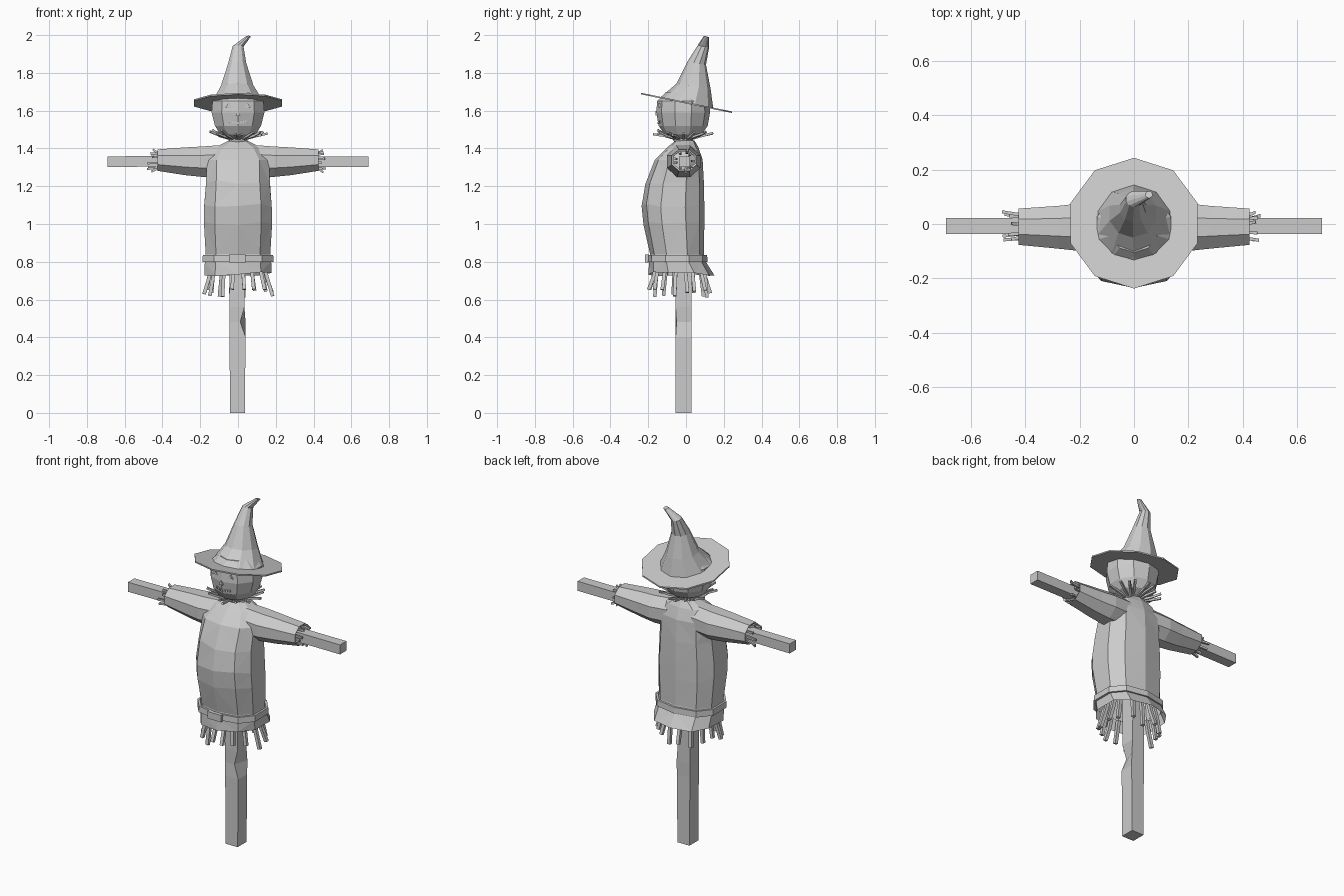
import bpy, bmesh, math, random
from mathutils import Vector, Matrix

random.seed(4)
cube = bpy.data.objects.get("Cube")
if cube:
    bpy.data.objects.remove(cube)

grey = bpy.data.materials.new("plain grey")
grey.use_nodes = True
grey.diffuse_color = (0.6, 0.6, 0.6, 1)
grey.node_tree.nodes["Principled BSDF"].inputs["Base Color"].default_value = (0.6, 0.6, 0.6, 1)


def finish(name, bm, facets=False):
    bmesh.ops.recalc_face_normals(bm, faces=bm.faces)
    if facets:
        bmesh.ops.triangulate(bm, faces=bm.faces)
    mesh = bpy.data.meshes.new(name)
    bm.to_mesh(mesh)
    bm.free()
    mesh.materials.append(grey)
    obj = bpy.data.objects.new(name, mesh)
    bpy.context.collection.objects.link(obj)
    return obj


def add_loft(bm, rings, start=True, end=True):
    """Bridge rings of points, with optional end caps."""
    loops = [[bm.verts.new(p) for p in ring] for ring in rings]
    for a, b in zip(loops, loops[1:]):
        for i in range(len(a)):
            j = (i + 1) % len(a)
            bm.faces.new((a[i], a[j], b[j], b[i]))
    if start:
        bm.faces.new(loops[0][::-1])
    if end:
        bm.faces.new(loops[-1])


def loft(name, rings, start=True, end=True, facets=False):
    bm = bmesh.new()
    add_loft(bm, rings, start, end)
    return finish(name, bm, facets)


def oval(x, y, z, rx, ry, n=10, tilt=0.0, power=1.0, jitter=0.0):
    """Horizontal ring, with tilt as the z change per unit of y."""
    pts = []
    for i in range(n):
        a = math.pi / 2 + i * math.tau / n
        c, s = math.cos(a), math.sin(a)
        px = math.copysign(abs(c) ** power, c) * rx
        py = math.copysign(abs(s) ** power, s) * ry
        dz = random.uniform(-jitter, jitter)
        pts.append(Vector((x + px, y + py, z + tilt * py + dz)))
    return pts


def box_ring(x0, x1, y0, y1, z):
    return [Vector(p) for p in ((x0, y0, z), (x1, y0, z), (x1, y1, z), (x0, y1, z))]


def straws(name, paths, width):
    """Square strands along bent paths, all in one mesh."""
    bm = bmesh.new()
    for path in paths:
        axis = (path[-1] - path[0]).normalized()
        side = axis.orthogonal().normalized() * width
        up = axis.cross(side)
        add_loft(bm, [[p + side, p + up, p - side, p - up] for p in path])
    return finish(name, bm)


# Wooden post with a chipped corner, and the cross beam
post = [box_ring(-.042, .036, -.055, .028, 0), box_ring(-.045, .04, -.055, .028, .40),
        box_ring(-.046, .04, -.055, .03, .48), box_ring(-.046, .034, -.055, .03, .56),
        box_ring(-.045, .033, -.05, .03, 1.5)]
post[2][1] = Vector((.012, -.05, .48))
loft("post", post)
beam = []
for x, dz in ((-.69, 0), (-.4, .002), (.4, 0), (.69, 0)):
    beam.append([Vector((x, y, z + dz)) for y, z in
                 ((-.037, 1.302), (.022, 1.302), (.022, 1.358), (-.037, 1.358))])
loft("cross_beam", beam)

# Baggy shirt: height, half width, front y, back y
shirt = [(.735, .185, -.2, .15), (.80, .183, -.195, .105), (.84, .178, -.19, .095),
         (1.0, .188, -.225, .097), (1.1, .186, -.235, .097), (1.22, .176, -.215, .095),
         (1.34, .172, -.165, .088), (1.405, .125, -.1, .066), (1.442, .05, -.055, .045)]
rings = []
for z, rx, y0, y1 in shirt:
    jit = .012 if z < 1.3 and not .75 < z < .9 else 0
    rings.append(oval(0, (y0 + y1) / 2, z, rx, (y1 - y0) / 2, power=.8, jitter=jit))
loft("shirt", rings, start=False, facets=True)

# Sleeves with open cuffs
for s, side in ((1, "left"), (-1, "right")):
    rings = []
    for x, y, z, ry, rz in ((.08, -.015, 1.335, .085, .085), (.19, -.012, 1.33, .09, .082),
                            (.28, -.012, 1.332, .08, .075), (.425, -.01, 1.338, .068, .058),
                            (.42, -.01, 1.338, .058, .048), (.3, -.01, 1.335, .06, .05)):
        ring = []
        for i in range(8):
            a = math.tau * (i + .5) / 8
            ring.append(Vector((s * x, y + ry * math.cos(a) * 1.06, z + rz * math.sin(a) * 1.06)))
        rings.append(ring)
    loft(side + "_sleeve", rings, end=False)
    paths = []
    for i in range(9):
        a = math.tau * i / 9 + random.uniform(-.15, .15)
        d = Vector((0, math.cos(a), math.sin(a)))
        c = Vector((0, -.01, 1.335))
        length = random.uniform(.44, .485)
        paths.append([c + d * .042 + Vector((s * .37, 0, 0)),
                      c + d * .046 + Vector((s * .43, 0, 0)),
                      c + d * random.uniform(.048, .062) + Vector((s * length, 0, 0))])
    straws(side + "_cuff_straw", paths, .008)

# Belt and buckle
belt = []
for z, grow in ((.80, 0), (.80, .014), (.835, .012), (.835, 0)):
    belt.append(oval(0, -.047, z, .182 + grow, .147 + grow, power=.8))
loft("belt", belt, start=False, end=False)
loft("belt_buckle", [box_ring(-.048, .04, -.216, -.195, .797),
                     box_ring(-.048, .04, -.216, -.195, .838)])

# Straw hanging under the hem
paths = []
for i in range(16):
    a = math.tau * (i + .5) / 16 + random.uniform(-.08, .08)
    d = Vector((math.cos(a) * .155, math.sin(a) * .14, 0))
    c = Vector((0, -.035, 0))
    end = random.uniform(.61, .66)
    paths.append([c + d * .9 + Vector((0, 0, .78)), c + d + Vector((0, 0, .72)),
                  c + d * random.uniform(1.05, 1.22) + Vector((0, 0, end))])
straws("hem_straw", paths, .013)

# Sack head, with a neck tied under it
head = [(1.425, .05, .045), (1.452, .055, .055), (1.475, .1, .1), (1.52, .128, .13),
        (1.59, .147, .142), (1.65, .142, .138), (1.70, .09, .09)]
loft("head", [oval(0, -.015, z, rx, ry) for z, rx, ry in head])

# Straw ruff around the neck
paths = []
for i in range(18):
    a = math.tau * i / 18 + random.uniform(-.1, .1)
    d = Vector((math.cos(a), math.sin(a), 0))
    c = Vector((0, -.015, 0))
    paths.append([c + d * .05 + Vector((0, 0, 1.452)), c + d * .1 + Vector((0, 0, 1.466)),
                  c + d * random.uniform(.135, .162) + Vector((0, 0, random.uniform(1.47, 1.5)))])
straws("neck_straw", paths, .008)


# Face plates: thin triangles and stitches laid on the sack
def plate(name, x, z, w, h, y, pointed=True):
    top = .1 if pointed else 1
    corners = ((-w, -h), (w, -h), (w * top, h), (-w * top, h))
    loft(name, [[Vector((x + px, y + d, z + pz)) for px, pz in corners] for d in (0, .008)])


plate("right_eye", -.05, 1.628, .017, .01, -.146)
plate("left_eye", .05, 1.628, .017, .01, -.146)
plate("nose", 0, 1.587, .013, .012, -.161)
for i in range(7):
    plate("mouth_stitch", (i - 3) * .014, 1.535 + .002 * abs(i - 3), .004, .006,
          -.15 + .003 * abs(i - 3), False)

# Tilted hat brim with ten sides
brim = [oval(0, .003, z, r, r * .98, tilt=-.205)
        for z, r in ((1.637, .135), (1.637, .245), (1.645, .245), (1.645, .135))]
loft("hat_brim", brim)

# Bent hat cone
cone = [(0, .004, 1.642, .14, -.2), (-.004, .04, 1.73, .09, -.15), (-.004, .056, 1.85, .05, -.15),
        (0, .092, 1.94, .03, -.2), (.055, .108, 1.993, .013, -.3)]
loft("hat_cone", [oval(x, y, z, r, r, tilt=t) for x, y, z, r, t in cone])
